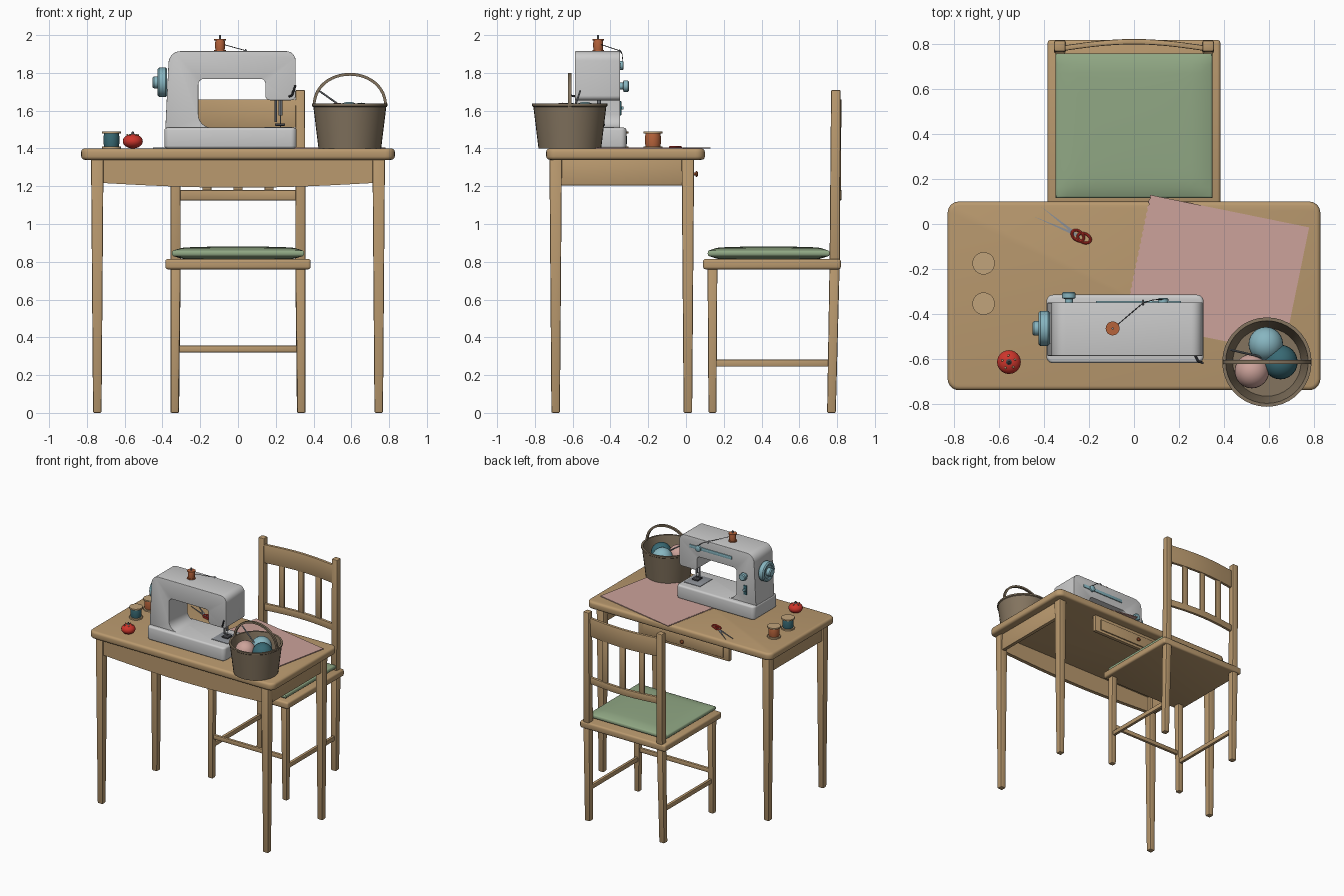
import bpy, bmesh, math
from mathutils import Vector

if "Cube" in bpy.data.objects:
    bpy.data.objects.remove(bpy.data.objects["Cube"])

def mat(name, h):
    m = bpy.data.materials.new(name)
    c = [(int(h[i:i + 2], 16) / 255) ** 2.2 for i in (0, 2, 4)]
    m.diffuse_color = (*c, 1)
    m.use_nodes = True
    m.node_tree.nodes["Principled BSDF"].inputs["Base Color"].default_value = m.diffuse_color
    return m

wood, green, pink = mat("wood", "B8986E"), mat("sage", "8FA683"), mat("rose", "CBA199")
wicker, teal, blue = mat("wicker", "82735F"), mat("teal", "3B6973"), mat("sky", "86B4BF")
red, rust, steel = mat("red", "CC382F"), mat("rust", "B5633D"), mat("steel", "8C9096")
dark, tan = mat("dark", "45464A"), mat("tan", "C0A27A")

def smooth(ob, m):
    if m:
        ob.data.materials.append(m)
    bpy.ops.object.select_all(action='DESELECT')
    ob.select_set(True)
    bpy.context.view_layer.objects.active = ob
    bpy.ops.object.shade_smooth_by_angle(angle=math.radians(35))
    return ob

def finish(name, bm, m, bevel=0, seg=2):
    bmesh.ops.remove_doubles(bm, verts=bm.verts, dist=1e-5)
    bmesh.ops.recalc_face_normals(bm, faces=bm.faces)
    if bevel:
        es = [e for e in bm.edges if e.is_manifold and e.calc_face_angle(0) > 0.6]
        bmesh.ops.bevel(bm, geom=es, offset=bevel, offset_type='OFFSET', segments=seg,
                        profile=0.5, affect='EDGES', clamp_overlap=True)
    me = bpy.data.meshes.new(name)
    bm.to_mesh(me)
    bm.free()
    ob = bpy.data.objects.new(name, me)
    bpy.context.collection.objects.link(ob)
    return smooth(ob, m)

def loft(name, rings, m, bevel=0, seg=2, closed=False):
    bm = bmesh.new()
    vs = [[bm.verts.new(p) for p in r] for r in rings]
    n = len(vs[0])
    for a, b in zip(vs, vs[1:] + (vs[:1] if closed else [])):
        for i in range(n):
            bm.faces.new((a[i], a[(i + 1) % n], b[(i + 1) % n], b[i]))
    if not closed:
        bm.faces.new(vs[0])
        bm.faces.new(vs[-1])
    return finish(name, bm, m, bevel, seg)

def prism(name, pts, axis, lo, hi, m, bevel=0, seg=2):
    put = {'z': lambda a, b, t: (a, b, t), 'y': lambda a, b, t: (a, t, b)}[axis]
    return loft(name, [[put(a, b, t) for a, b in pts] for t in (lo, hi)], m, bevel, seg)

def rect(x0, x1, y0, y1):
    return [(x0, y0), (x1, y0), (x1, y1), (x0, y1)]

def fillet(corners, n=6):
    out = []
    for i, (x, y, r) in enumerate(corners):
        p = Vector((x, y))
        u = (Vector(corners[i - 1][:2]) - p).normalized()
        v = (Vector(corners[(i + 1) % len(corners)][:2]) - p).normalized()
        for k in range(n + 1):
            t = k / n * math.pi / 2
            out.append(tuple(p + (u + v) * r - r * (v * math.cos(t) + u * math.sin(t))))
    return out

def box(name, x0, x1, y0, y1, z0, z1, m, bevel=0.006, seg=2):
    return prism(name, rect(x0, x1, y0, y1), 'z', z0, z1, m, bevel, seg)

def taper(name, p0, w0, p1, w1, m):
    return loft(name, [[(p[0] + a * w / 2, p[1] + b * w / 2, p[2]) for a, b in rect(-1, 1, -1, 1)]
                       for p, w in ((p0, w0), (p1, w1))], m, 0.007)

def lathe(name, prof, at, m, axis='Z', n=28):
    def place(r, h, a):
        c, s = r * math.cos(a), r * math.sin(a)
        return Vector(at) + Vector({'Z': (c, s, h), 'X': (h, c, s), 'Y': (s, h, c)}[axis])
    bm = bmesh.new()
    vs = [[bm.verts.new(place(r, h, math.tau * i / n)) for i in range(n)] for r, h in prof]
    for a, b in zip(vs, vs[1:]):
        for i in range(n):
            bm.faces.new((a[i], a[(i + 1) % n], b[(i + 1) % n], b[i]))
    bmesh.ops.dissolve_degenerate(bm, dist=1e-6, edges=bm.edges)
    return finish(name, bm, m)

def ball(name, at, r, m, sz=1):
    prof = [(r * math.sin(t * math.pi / 14), -r * sz * math.cos(t * math.pi / 14)) for t in range(15)]
    return lathe(name, prof, at, m, n=24)

def rod(name, pts, r, m, cyclic=False):
    cu = bpy.data.curves.new(name, 'CURVE')
    cu.dimensions, cu.bevel_depth, cu.bevel_resolution, cu.use_fill_caps = '3D', r, 2, True
    s = cu.splines.new('POLY')
    s.points.add(len(pts) - 1)
    for q, p in zip(s.points, pts):
        q.co = (*p, 1)
    s.use_cyclic_u = cyclic
    ob = bpy.data.objects.new(name, cu)
    bpy.context.collection.objects.link(ob)
    bpy.ops.object.select_all(action='DESELECT')
    ob.select_set(True)
    bpy.context.view_layer.objects.active = ob
    bpy.ops.object.convert(target='MESH')
    return smooth(bpy.context.object, m)

def spool(name, at, r, h, m):
    t = h * 0.12
    for k, z in (("bottom", 0), ("top", h - t)):
        lathe(f"{name}_{k}_flange", [(0, z), (r, z), (r, z + t), (0, z + t)], at, tan if r > .04 else m)
    lathe(f"{name}_thread", [(r * .78, t), (r * .84, h * .3), (r * .84, h * .7), (r * .78, h - t)], at, m)

# Table
prism("table_top", fillet([(-.83, -.74, .05), (.83, -.74, .05), (.83, .10, .05), (-.83, .10, .05)]),
      'z', 1.34, 1.40, wood, .018, 3)
for sx, side in ((-1, "left"), (1, "right")):
    for y, end in ((-.69, "front"), (.01, "back")):
        taper(f"table_{end}_{side}_leg", (sx * .745, y, 0), .045, (sx * .745, y, 1.345), .066, wood)
    box(f"{side}_apron", *sorted((sx * .735, sx * .765)), -.67, -.01, 1.205, 1.345, wood, .003)
belly = [(-.715 + 1.43 * i / 16, 1.217 - .025 * math.sin(math.pi * i / 16)) for i in range(17)]
prism("front_apron", belly + [(.715, 1.345), (-.715, 1.345)], 'y', -.71, -.68, wood)
box("drawer_frame", -.41, .41, 0, .03, 1.205, 1.345, wood, .003)
box("drawer_front", -.36, .36, .028, .04, 1.225, 1.315, wood, .004)
lathe("drawer_knob", [(0, 0), (.007, 0), (.007, .01), (.015, .014), (.015, .02), (.008, .026), (0, .026)],
      (0, .038, 1.265), rust, 'Y', 16)

# Chair
box("chair_seat", -.385, .385, .09, .82, .76, .815, wood, .014, 3)
for sx, side in ((-1, "left"), (1, "right")):
    taper(f"chair_front_{side}_leg", (sx * .335, .14, 0), .042, (sx * .33, .14, .77), .052, wood)
    taper(f"chair_{side}_lower_post", (sx * .335, .77, 0), .046, (sx * .33, .787, .80), .054, wood)
    taper(f"chair_{side}_upper_post", (sx * .33, .787, .78), .054, (sx * .33, .793, 1.71), .05, wood)
    box(f"chair_{side}_stretcher", *sorted((sx * .32, sx * .345)), .155, .76, .245, .282, wood)
box("chair_front_stretcher", -.32, .32, .128, .152, .32, .356, wood)
arc = [(-.32 + .64 * i / 16, .782 + .03 * math.sin(math.pi * i / 16)) for i in range(17)]
strip = [(x, y - .012) for x, y in arc] + [(x, y + .012) for x, y in reversed(arc)]
prism("chair_top_rail", strip, 'z', 1.51, 1.66, wood, .005)
prism("chair_lower_rail", strip, 'z', 1.125, 1.18, wood, .005)
for i in (-1, 0, 1):
    y = .782 + .03 * math.cos(i * .165 / .64 * math.pi)
    box(f"chair_slat_{i + 2}", i * .165 - .024, i * .165 + .024, y - .008, y + .008, 1.17, 1.52, wood, .003)

# Seat cushion, puffed from a subdivided cube
bm = bmesh.new()
bmesh.ops.create_cube(bm, size=2)
bmesh.ops.subdivide_edges(bm, edges=bm.edges, cuts=15, use_grid_fill=True)
for v in bm.verts:
    u, w, h = v.co
    puff = max(0, (1 - abs(u) ** 8) * (1 - abs(w) ** 8)) ** .5
    grow = .97 + .03 * (1 - h * h) ** .5 if abs(h) < 1 else .97
    dome = .006 * (1 - u * u) * (1 - w * w)
    v.co = (u * .35 * grow, .4375 + w * .3225 * grow, .845 + h * (.016 + .014 * puff + dome))
finish("seat_cushion", bm, green)

# Sewing machine
prism("machine_base", fillet([(-.39, -.62, .03), (.31, -.62, .03), (.31, -.315, .03), (-.39, -.315, .03)]),
      'z', 1.40, 1.51, None, .014, 3)
prism("machine_body", fillet([(-.385, 1.495, .002), (-.365, 1.915, .06), (.305, 1.915, .05), (.305, 1.655, .025),
      (.145, 1.655, .025), (.145, 1.768, .025), (-.21, 1.768, .03), (-.21, 1.51, .07), (-.12, 1.51, .005),
      (-.12, 1.495, .003)]), 'y', -.587, -.35, None, .014, 3)
lathe("handwheel", [(0, .02), (.07, .02), (.078, .012), (.078, -.022), (.07, -.03), (.055, -.03), (.05, -.022),
      (.032, -.022), (.032, -.05), (.026, -.057), (0, -.057)], (-.395, -.465, 1.75), blue, 'X', 32)
lathe("stitch_dial", [(.018, 0), (.018, .018), (.03, .022), (.03, .044), (.024, .05), (0, .05)],
      (-.29, -.352, 1.73), blue, 'Y')
lathe("tension_dial", [(.024, 0), (.024, .018), (.018, .022), (0, .022)], (.13, -.352, 1.84), blue, 'Y')
box("control_strip", -.17, .21, -.352, -.343, 1.827, 1.853, blue, .003)
box("reverse_slot", -.305, -.275, -.352, -.342, 1.575, 1.65, teal, .003)
box("reverse_lever", -.302, -.278, -.345, -.330, 1.605, 1.622, blue, .003)
rod("presser_bar", [(.2, -.46, 1.67), (.2, -.46, 1.54)], .007, steel)
rod("needle_clamp", [(.225, -.46, 1.67), (.225, -.46, 1.575)], .011, steel)
rod("needle", [(.225, -.46, 1.58), (.225, -.46, 1.512)], .003, steel)
box("presser_foot", .195, .25, -.49, -.43, 1.52, 1.532, dark, .003)
box("needle_plate", .14, .285, -.54, -.38, 1.508, 1.514, steel, .001)
rod("presser_lever", [(.27, -.58, 1.675), (.285, -.61, 1.68), (.305, -.618, 1.735)], .006, dark)
rod("spool_pin", [(-.095, -.465, 1.90), (-.095, -.465, 2.0)], .005, steel)
spool("machine_spool", (-.095, -.465, 1.914), .031, .066, rust)
rod("machine_thread", [(-.075, -.45, 1.95), (.04, -.352, 1.918), (.085, -.338, 1.90), (.13, -.335, 1.865)], .002, dark)
rod("thread_guide", [(.04, -.37, 1.905), (.04, -.352, 1.922), (.04, -.34, 1.905)], .004, steel)

# Basket with handle, yarn and knitting needle
bx, by = .592, -.615
lathe("basket", [(0, 1.40), (.166, 1.40), (.193, 1.62), (.199, 1.625), (.199, 1.637), (.184, 1.637),
      (.180, 1.62), (.152, 1.415), (0, 1.415)], (bx, by, 0), wicker, n=36)
rings = []
for i in range(25):
    a = math.pi * i / 24
    rings.append([(bx - r * math.cos(a), by + d, 1.62 + (r - .017) * math.sin(a) ** .9)
                  for r, d in ((.182, -.009), (.197, -.009), (.197, .009), (.182, .009))])
loft("basket_handle", rings, wicker)
for n, x, y, z, m in (("blue", .587, -.535, 1.57, blue), ("teal", .652, -.615, 1.565, teal),
                      ("rose", .525, -.655, 1.565, pink)):
    ball(f"{n}_yarn_ball", (x, y, z), .077, m)
rod("knitting_needle", [(.43, -.56, 1.705), (.60, -.60, 1.585)], .005, steel)

# Cloth lying under the machine
o, e, f = Vector((.07, .13)), Vector((.71, -.145)), Vector((-.115, -.56))
edge = [o + f * (i / 40) + e * (.008 if i % 2 else 0) for i in range(41)]
prism("cloth", [tuple(p) for p in edge + [o + e + f, o + e]], 'z', 1.3995, 1.406, pink)

# Scissors
for n, tip, c in (("first", (-.45, .035), (-.222, -.063)), ("second", (-.415, .078), (-.25, -.052))):
    t, q = Vector(tip), Vector(c)
    d = (q - t).normalized()
    s = Vector((-d.y, d.x)) * .007
    g = q - d * .02
    prism(f"{n}_scissor_blade", [tuple(t), tuple(g - s), tuple(g + s)], 'z', 1.401, 1.406, steel)
    s = s / .007
    rod(f"{n}_scissor_handle", [(*(q + d * .03 * math.cos(a) + s * .02 * math.sin(a)), 1.407)
        for a in [math.tau * i / 20 for i in range(20)]], .006, red, True)

# Thread spools and pincushion
spool("rust_spool", (-.67, -.175, 1.40), .05, .09, rust)
spool("teal_spool", (-.67, -.355, 1.40), .05, .09, teal)
ball("pincushion", (-.557, -.615, 1.438), .053, red, .72)
lathe("pincushion_stem", [(.016, 0), (.008, .006), (.004, .018), (0, .018)], (-.557, -.615, 1.473), dark, n=8)
for i in range(5):
    a = math.tau * i / 5 + .4
    ball(f"pin_head_{i + 1}", (-.557 + .03 * math.cos(a), -.615 + .03 * math.sin(a), 1.472), .005, tan)
